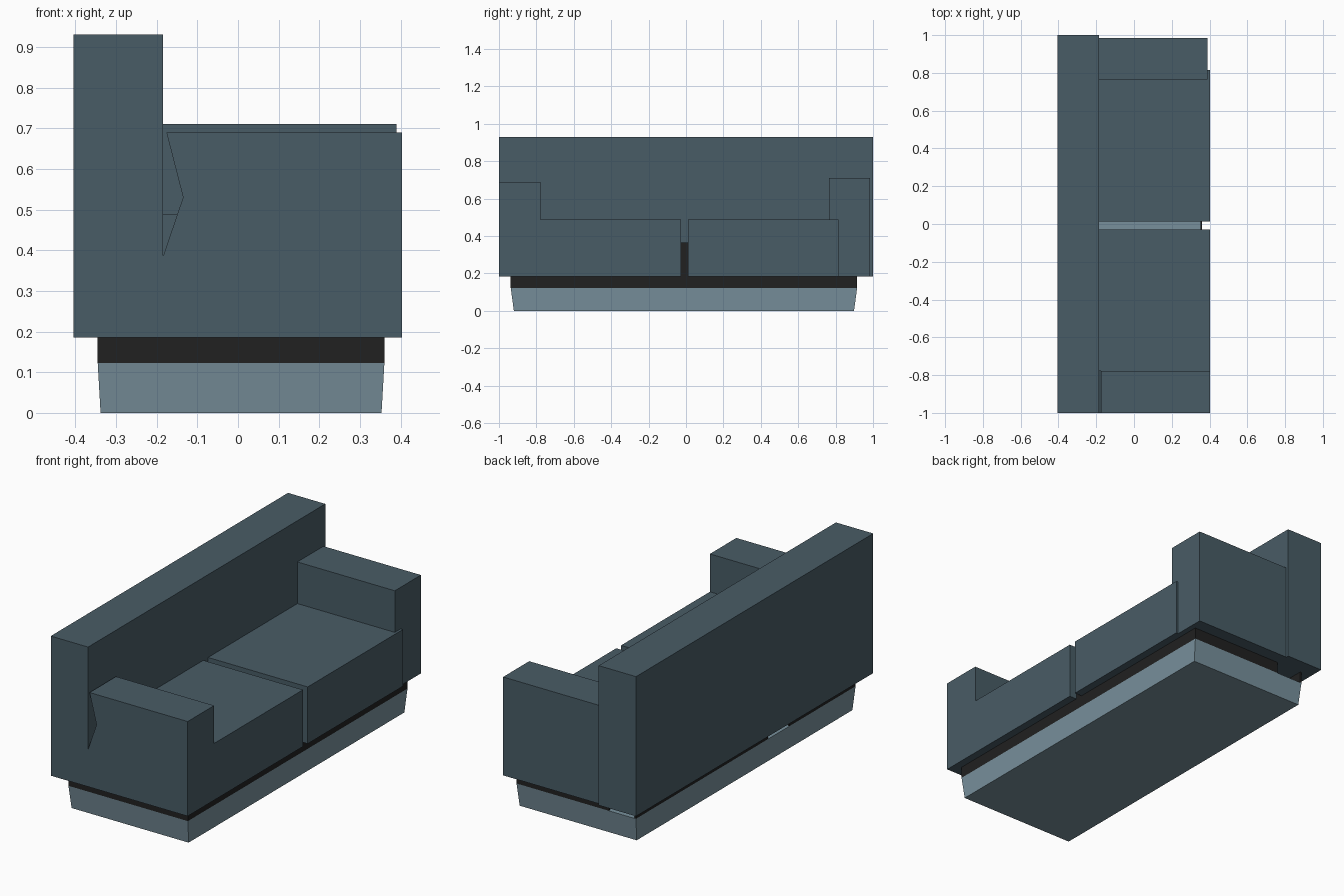
import bpy
import bmesh

cube = bpy.data.objects.get("Cube")
if cube:
    bpy.data.objects.remove(cube, do_unlink=True)


def material(name, colour):
    mat = bpy.data.materials.new(name)
    mat.use_nodes = True
    mat.diffuse_color = (*colour, 1)
    mat.node_tree.nodes["Principled BSDF"].inputs["Base Color"].default_value = (*colour, 1)
    return mat


fabric = material("slate blue fabric", (0.066, 0.107, 0.133))
plinth_paint = material("pale blue grey", (0.188, 0.279, 0.332))
black = material("black trim", (0.015, 0.015, 0.015))


def finish(name, bm, mat):
    bmesh.ops.recalc_face_normals(bm, faces=bm.faces)
    mesh = bpy.data.meshes.new(name)
    bm.to_mesh(mesh)
    bm.free()
    mesh.materials.append(mat)
    obj = bpy.data.objects.new(name, mesh)
    bpy.context.collection.objects.link(obj)
    return obj


def prism(name, profile, y0, y1, mat):
    """Extrude an outline in x and z from y0 to y1."""
    bm = bmesh.new()
    face = bm.faces.new([bm.verts.new((x, y0, z)) for x, z in profile])
    side = bmesh.ops.extrude_face_region(bm, geom=[face])["geom"]
    verts = [v for v in side if isinstance(v, bmesh.types.BMVert)]
    bmesh.ops.translate(bm, verts=verts, vec=(0, y1 - y0, 0))
    return finish(name, bm, mat)


def box(name, x0, x1, y0, y1, z0, z1, mat):
    return prism(name, [(x0, z0), (x1, z0), (x1, z1), (x0, z1)], y0, y1, mat)


# Main dimensions
BACK, INNER, FRONT, SEAT = -0.405, -0.185, 0.403, 0.185
BASE_X0, BASE_X1, BASE_Y0, BASE_Y1 = -0.345, 0.36, -0.937, 0.915
LEDGE, RIM, THICK = 0.123, 0.365, 0.008

# Upholstery
box("backrest", BACK, INNER, -1, 1, SEAT, 0.93, fabric)
box("far_arm", INNER, 0.39, 0.765, 0.985, SEAT, 0.71, fabric)
box("near_cushion", INNER, FRONT, -0.777, -0.028, SEAT, 0.488, fabric)
box("far_cushion", INNER, FRONT, 0.012, 0.815, SEAT, 0.488, fabric)

# Near arm with a pointed notch beside the backrest
prism("near_arm", [(INNER, SEAT), (FRONT, SEAT), (FRONT, 0.69), (-0.176, 0.69),
                   (-0.135, 0.53), (INNER, 0.383)], -1, -0.777, fabric)

# Tapered plinth
plinth = box("plinth", BASE_X0, BASE_X1, BASE_Y0, BASE_Y1, 0, LEDGE, plinth_paint)
mid_x, mid_y = (BASE_X0 + BASE_X1) / 2, (BASE_Y0 + BASE_Y1) / 2
for v in plinth.data.vertices:
    if v.co.z < LEDGE / 2:
        v.co.x = mid_x + (v.co.x - mid_x) * 0.98
        v.co.y = mid_y + (v.co.y - mid_y) * 0.982

# Thin recessed rim walls standing on the plinth
box("front_rim", BASE_X1 - THICK, BASE_X1, BASE_Y0, BASE_Y1, LEDGE, RIM, black)
box("near_rim", BASE_X0, BASE_X1, BASE_Y0, BASE_Y0 + THICK, LEDGE, RIM, black)
box("far_rim", INNER, BASE_X1, BASE_Y1 - THICK, BASE_Y1, LEDGE, RIM, black)
for name, y0, y1 in (("back_rim_near", BASE_Y0, -0.38), ("back_rim_far", -0.2, BASE_Y1)):
    box(name, BASE_X0, BASE_X0 + THICK, y0, y1, LEDGE, RIM, black)
